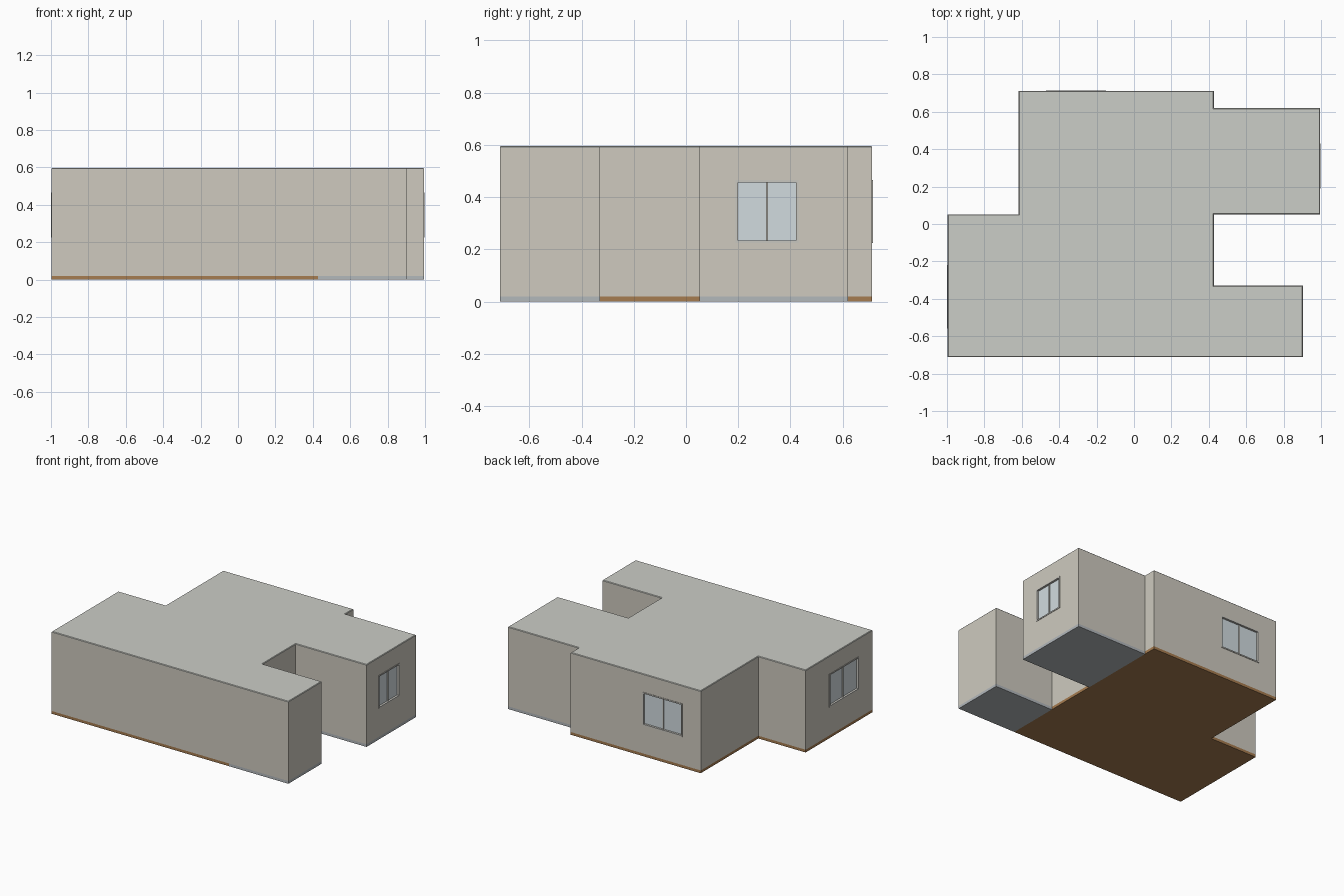
import bpy, bmesh
from mathutils import Vector

if "Cube" in bpy.data.objects:
    bpy.data.objects.remove(bpy.data.objects["Cube"])

# footprint, counter-clockwise
OUTLINE = [(-.997, -.712), (.903, -.712), (.903, -.33), (.427, -.33), (.427, .052), (.995, .052),
           (.995, .62), (.427, .62), (.427, .712), (-.617, .712), (-.617, .052), (-.997, .052)]
FLOOR_T, WALL_TOP, ROOF_TOP = .02, .589, .597
SILL, HEAD, WALL_T = .225, .465, .03
# wall edge index -> window start and end, measured along that wall
WINDOWS = {5: (.138, .378), 8: (.577, .897), 11: (.27, .61)}


def material(name, rgb):
    m = bpy.data.materials.new(name)
    m.diffuse_color = (*rgb, 1)
    m.use_nodes = True
    m.node_tree.nodes["Principled BSDF"].inputs["Base Color"].default_value = m.diffuse_color
    return m


WALL = material("wall_paint", (.62, .59, .52))
ROOF = material("roof_grey", (.60, .61, .57))
WOOD = material("wood_floor", (.38, .20, .08))
TILE = material("tile_floor", (.45, .48, .50))
FRAME = material("window_frame", (.58, .57, .53))
GLASS = material("window_glass", (.64, .71, .74))


def finish(bm, name, mat):
    bmesh.ops.recalc_face_normals(bm, faces=bm.faces)
    me = bpy.data.meshes.new(name)
    bm.to_mesh(me)
    bm.free()
    ob = bpy.data.objects.new(name, me)
    me.materials.append(mat)
    bpy.context.collection.objects.link(ob)
    return ob


def slab(name, pts, z0, z1, mat, chamfer=0):
    bm = bmesh.new()
    base = bm.faces.new([bm.verts.new((x, y, z0)) for x, y in pts])
    ext = bmesh.ops.extrude_face_region(bm, geom=[base], use_keep_orig=True)["geom"]
    verts = [g for g in ext if isinstance(g, bmesh.types.BMVert)]
    bmesh.ops.translate(bm, vec=(0, 0, z1 - z0 - chamfer), verts=verts)
    if chamfer:
        top = [g for g in ext if isinstance(g, bmesh.types.BMFace)]
        bmesh.ops.recalc_face_normals(bm, faces=bm.faces)
        bmesh.ops.inset_region(bm, faces=top, thickness=chamfer, depth=0, use_even_offset=True)
        for v in top[0].verts:
            v.co.z = z1
    return finish(bm, name, mat)


def wall_frame(i):
    a = Vector((*OUTLINE[i], 0))
    d = (Vector((*OUTLINE[(i + 1) % len(OUTLINE)], 0)) - a).normalized()
    return a, d, Vector((d.y, -d.x, 0))


# walls: a strip of panels round the outline, leaving out the window panels
bm = bmesh.new()
cols, holes = [], set()
for i in range(len(OUTLINE)):
    a, d, n = wall_frame(i)
    cols.append(a)
    if i in WINDOWS:
        holes.add(len(cols))
        cols += [a + d * s for s in WINDOWS[i]]
rows = [FLOOR_T, SILL, HEAD, WALL_TOP]
grid = [[bm.verts.new((p.x, p.y, z)) for z in rows] for p in cols]
for c in range(len(grid)):
    g, h = grid[c], grid[(c + 1) % len(grid)]
    for r in range(3):
        if not (r == 1 and c in holes):
            bm.faces.new((g[r], h[r], h[r + 1], g[r + 1]))
bm.normal_update()
me = bpy.data.meshes.new("walls")
bm.to_mesh(me)
bm.free()
me.materials.append(WALL)
walls = bpy.data.objects.new("walls", me)
bpy.context.collection.objects.link(walls)
mod = walls.modifiers.new("thickness", 'SOLIDIFY')
mod.thickness, mod.offset, mod.use_even_offset = WALL_T, -1, True

# roof and floors
slab("roof", OUTLINE, WALL_TOP, ROOF_TOP, ROOF, .004)
slab("wood_floor", [OUTLINE[0], (.427, -.712)] + OUTLINE[8:], 0, FLOOR_T, WOOD)
slab("front_tile_floor", [(.427, -.712)] + OUTLINE[1:4], 0, FLOOR_T, TILE)
slab("back_tile_floor", OUTLINE[4:8], 0, FLOOR_T, TILE)


def bars(name, i, boxes, mat):
    # boxes: (along0, along1, z0, z1, depth0, depth1) relative to wall i
    a, d, n = wall_frame(i)
    bm = bmesh.new()
    for s0, s1, z0, z1, t0, t1 in boxes:
        vs = bmesh.ops.create_cube(bm, size=1)["verts"]
        for v in vs:
            s = s1 if v.co.x > 0 else s0
            t = t1 if v.co.y > 0 else t0
            v.co = a + d * s + n * t + Vector((0, 0, z1 if v.co.z > 0 else z0))
    return finish(bm, name, mat)


# windows: outer frame, central mullion and recessed glass
for i, side in zip(WINDOWS, ("right", "back", "left")):
    s0, s1 = WINDOWS[i]
    w, mid, out = .009, (s0 + s1) / 2, .003
    bars(side + "_window_frame", i, [
        (s0, s0 + w, SILL, HEAD, -WALL_T, out), (s1 - w, s1, SILL, HEAD, -WALL_T, out),
        (s0 + w, s1 - w, SILL, SILL + w, -WALL_T, out), (s0 + w, s1 - w, HEAD - w, HEAD, -WALL_T, out),
        (mid - .004, mid + .004, SILL + w, HEAD - w, -.022, -.006)], FRAME)
    bars(side + "_window_glass", i, [(s0 + w, s1 - w, SILL + w, HEAD - w, -.016, -.012)], GLASS)
